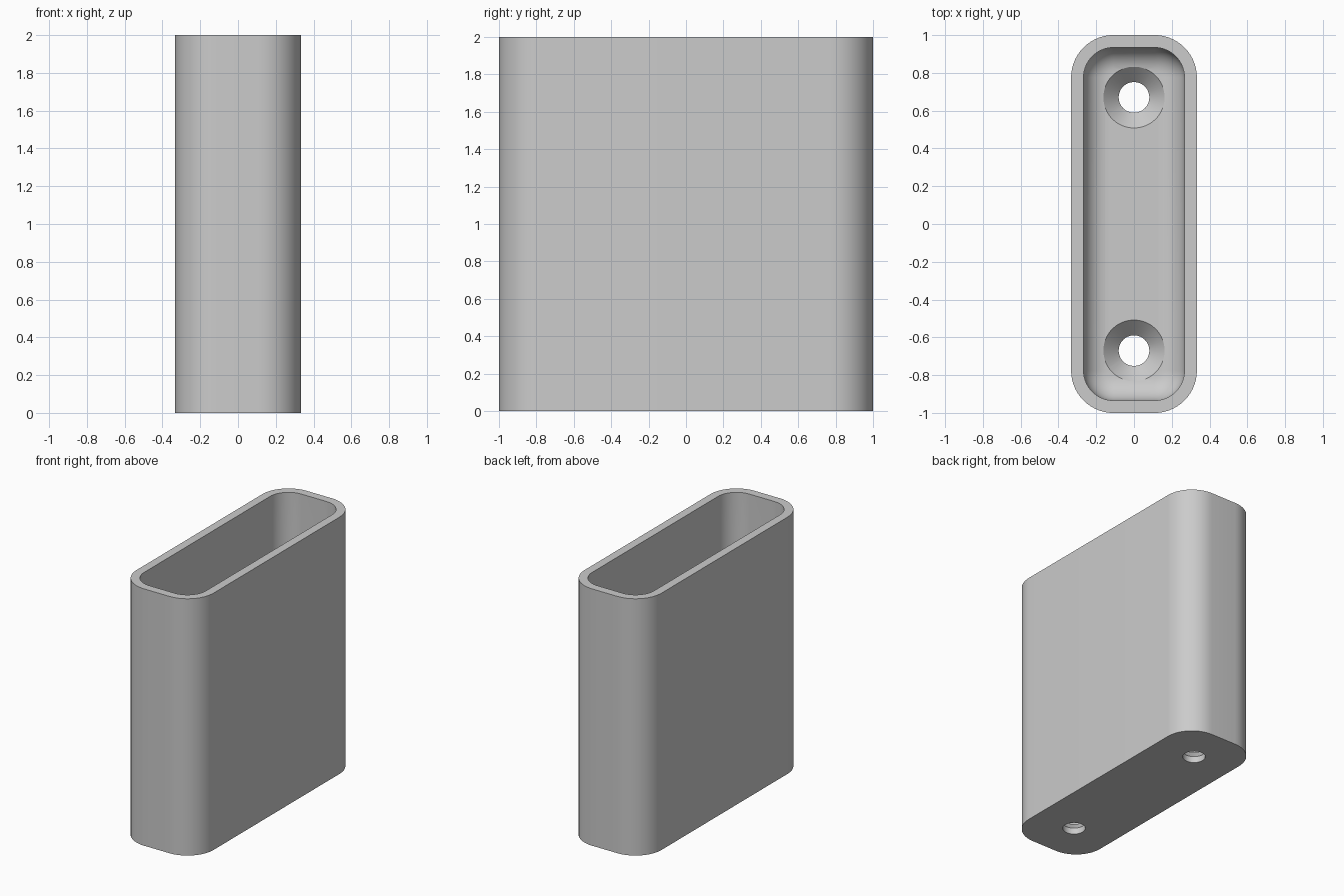
import bpy, bmesh, math

if "Cube" in bpy.data.objects:
    bpy.data.objects.remove(bpy.data.objects["Cube"])

HALF_X, HALF_Y, HEIGHT = 0.333, 1.0, 2.0
CORNER, WALL, FLOOR, FILLET = 0.225, 0.066, 0.13, 0.133
HOLE_Y, HOLE_R, SINK_R, SINK_Z = 0.67, 0.081, 0.162, 0.049

grey = bpy.data.materials.new("plain_grey")
grey.use_nodes = True
grey.diffuse_color = (0.6, 0.6, 0.6, 1)
grey.node_tree.nodes["Principled BSDF"].inputs["Base Color"].default_value = grey.diffuse_color


def make_object(name, bm):
    bmesh.ops.recalc_face_normals(bm, faces=bm.faces)
    mesh = bpy.data.meshes.new(name)
    bm.to_mesh(mesh)
    bm.free()
    mesh.materials.append(grey)
    ob = bpy.data.objects.new(name, mesh)
    bpy.context.collection.objects.link(ob)
    return ob


def loft(bm, rings):
    """Skin successive closed rings of points and cap both ends."""
    loops = [[bm.verts.new(p) for p in ring] for ring in rings]
    for a, b in zip(loops, loops[1:]):
        for i in range(len(a)):
            j = (i + 1) % len(a)
            bm.faces.new((a[i], a[j], b[j], b[i]))
    bm.faces.new(loops[0])
    bm.faces.new(loops[-1])


def rounded_ring(inset, z, steps=14):
    """Rounded rectangle, moved inwards by inset."""
    r = CORNER - inset
    ring = []
    for quarter, (sx, sy) in enumerate(((1, 1), (-1, 1), (-1, -1), (1, -1))):
        for k in range(steps + 1):
            a = math.pi / 2 * (quarter + k / steps)
            ring.append((sx * (HALF_X - CORNER) + r * math.cos(a),
                         sy * (HALF_Y - CORNER) + r * math.sin(a), z))
    return ring


def circle(radius, y, z, count=64):
    return [(radius * math.cos(2 * math.pi * i / count),
             y + radius * math.sin(2 * math.pi * i / count), z) for i in range(count)]


# Open sleeve with a filleted floor inside
rings = [rounded_ring(0, 0), rounded_ring(0, HEIGHT), rounded_ring(WALL, HEIGHT)]
for k in range(11):
    a = math.pi / 2 * k / 10
    rings.append(rounded_ring(WALL + FILLET * (1 - math.cos(a)),
                              FLOOR + FILLET * (1 - math.sin(a))))
bm = bmesh.new()
loft(bm, rings)
holder = make_object("holder_body", bm)

# Countersunk screw holes
for side, y in (("front", -HOLE_Y), ("back", HOLE_Y)):
    bm = bmesh.new()
    loft(bm, [circle(HOLE_R, y, -0.1), circle(HOLE_R, y, SINK_Z),
              circle(SINK_R, y, FLOOR), circle(SINK_R, y, FLOOR + 0.1)])
    cutter = make_object(side + "_hole_cutter", bm)
    cutter.hide_render = True
    cutter.hide_set(True)
    cut = holder.modifiers.new(side + "_screw_hole", "BOOLEAN")
    cut.operation = "DIFFERENCE"
    cut.solver = "EXACT"
    cut.object = cutter

# Apply the cuts, drop the cutters, then smooth the rounded walls
bpy.context.view_layer.objects.active = holder
holder.select_set(True)
for mod in list(holder.modifiers):
    cutter = mod.object
    bpy.ops.object.modifier_apply(modifier=mod.name)
    bpy.data.objects.remove(cutter)
bpy.ops.object.shade_smooth_by_angle(angle=math.radians(30))
